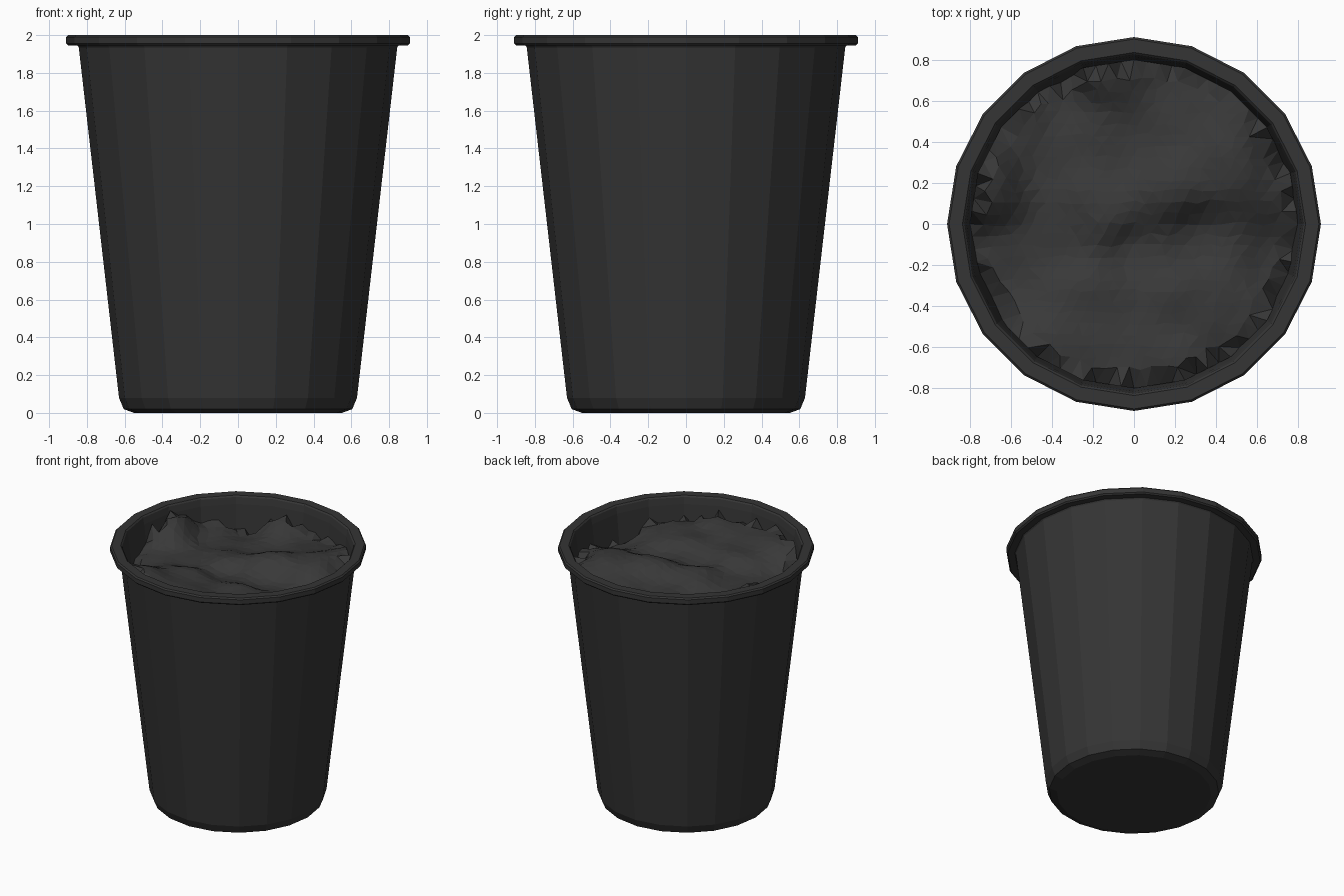
import bpy, bmesh, math, random
from mathutils import Vector, noise
from mathutils.geometry import delaunay_2d_cdt

if "Cube" in bpy.data.objects:
    bpy.data.objects.remove(bpy.data.objects["Cube"])

random.seed(4)
SIDES = 20


def material(name, v):
    m = bpy.data.materials.new(name)
    m.diffuse_color = (v, v, v, 1)
    m.use_nodes = True
    m.node_tree.nodes["Principled BSDF"].inputs["Base Color"].default_value = m.diffuse_color
    return m


def add_object(name, bm, mat):
    mesh = bpy.data.meshes.new(name)
    bm.to_mesh(mesh)
    bm.free()
    mesh.materials.append(mat)
    ob = bpy.data.objects.new(name, mesh)
    bpy.context.collection.objects.link(ob)
    return ob


def lathe(name, profile, mat):
    # revolve (radius, z) pairs around z, capping both ends
    bm = bmesh.new()
    rings = []
    for r, z in profile:
        rings.append([bm.verts.new((r * math.cos(2 * math.pi * i / SIDES),
                                    r * math.sin(2 * math.pi * i / SIDES), z))
                      for i in range(SIDES)])
    for a, b in zip(rings, rings[1:]):
        for i in range(SIDES):
            j = (i + 1) % SIDES
            bm.faces.new((a[i], a[j], b[j], b[i]))
    bm.faces.new(rings[0][::-1])
    bm.faces.new(rings[-1])
    return add_object(name, bm, mat)


# Tapered bin: outer wall, rolled rim, inner wall and floor
bin_profile = [(0.55, 0.0), (0.605, 0.02), (0.63, 0.08), (0.843, 1.935),
               (0.85, 1.945), (0.9, 1.945), (0.91, 1.955), (0.91, 1.99), (0.9, 2.0),
               (0.835, 2.0), (0.825, 1.99), (0.815, 1.94), (0.6, 0.08), (0.57, 0.05)]
lathe("waste_bin", bin_profile, material("dark_plastic", 0.035))

# Crumpled liner surface: heights blended between a few hills and hollows
HILLS = [(-.75, .22, 1.95), (-.55, .54, 1.81), (-.16, .77, 1.91), (.6, .5, 1.9),
         (.13, -.76, 1.9), (.55, -.54, 1.84), (.76, -.17, 1.74), (-.41, -.67, 1.93),
         (.71, .33, 1.83), (.5, .3, 1.92), (.2, .17, 1.92), (-.1, .03, 1.87),
         (-.2, -.36, 1.87), (.3, -.08, 1.78), (0, -.12, 1.79), (-.35, -.08, 1.8),
         (-.4, .32, 1.78), (0, .4, 1.8), (.3, -.35, 1.87), (-.7, -.2, 1.78),
         (.25, .65, 1.82), (-.35, .62, 1.74)]


def height(x, y):
    ws = [1 / ((x - a) ** 2 + (y - b) ** 2 + 0.012) ** 2 for a, b, _ in HILLS]
    z = sum(w * h[2] for w, h in zip(ws, HILLS)) / sum(ws)
    return z + 0.018 * noise.noise(Vector((x * 5, y * 5, 3)))


def wall_radius(x, y):
    step = 2 * math.pi / SIDES
    a = math.atan2(y, x) % step - step / 2
    return 0.8 * math.cos(step / 2) / math.cos(a)


pts = []
S = 0.062
for j in range(-15, 16):
    for i in range(-14, 15):
        x = (i + 0.5 * (j % 2) + random.uniform(-.22, .22)) * S
        y = (j + random.uniform(-.22, .22)) * S * 0.87
        if math.hypot(x, y) < 0.745:
            pts.append(Vector((x, y)))
inner = len(pts)
for k in range(80):
    a = 2 * math.pi * k / 80
    x, y = math.cos(a), math.sin(a)
    r = wall_radius(x, y)
    pts.append(Vector((x * r, y * r)))

verts, _, faces, *_ = delaunay_2d_cdt(pts, [], [], 0, 1e-5)
bm = bmesh.new()
made = []
for v in verts:
    z = height(v.x, v.y)
    if v.length > 0.755:
        z += random.choice((-0.1, -0.06, -0.03, 0.0, 0.02))   # ragged edge
    made.append(bm.verts.new((v.x, v.y, min(z, 1.97))))
for f in faces:
    bm.faces.new([made[i] for i in f])
bmesh.ops.recalc_face_normals(bm, faces=bm.faces)
if sum(f.normal.z for f in bm.faces) < 0:
    bmesh.ops.reverse_faces(bm, faces=bm.faces)
add_object("crumpled_liner", bm, material("dark_liner", 0.04))
